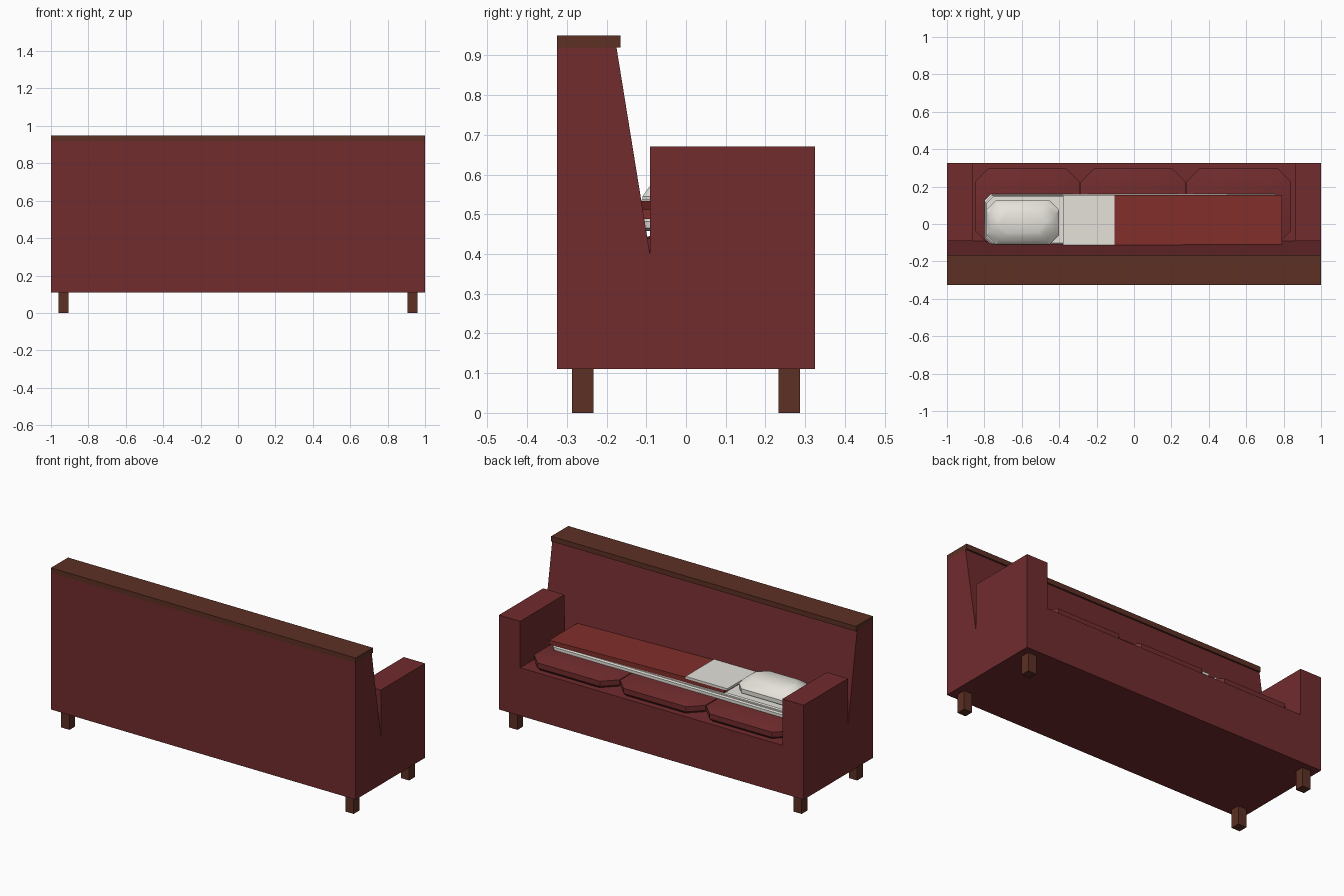
import bpy, bmesh

if "Cube" in bpy.data.objects:
    bpy.data.objects.remove(bpy.data.objects["Cube"])


def material(name, rgb):
    m = bpy.data.materials.new(name)
    m.diffuse_color = (*rgb, 1)
    m.use_nodes = True
    m.node_tree.nodes["Principled BSDF"].inputs["Base Color"].default_value = m.diffuse_color
    return m


RED = material("red_fabric", (0.165, 0.025, 0.027))
BLANKET = material("blanket_red", (0.22, 0.028, 0.023))
WOOD = material("dark_wood", (0.107, 0.030, 0.018))
WHITE = material("white_linen", (0.78, 0.76, 0.70))


def finish(bm, name, mat, smooth=False):
    bmesh.ops.recalc_face_normals(bm, faces=bm.faces)
    me = bpy.data.meshes.new(name)
    bm.to_mesh(me)
    bm.free()
    me.materials.append(mat)
    ob = bpy.data.objects.new(name, me)
    bpy.context.collection.objects.link(ob)
    if smooth:
        bpy.ops.object.select_all(action='DESELECT')
        ob.select_set(True)
        bpy.context.view_layer.objects.active = ob
        bpy.ops.object.shade_smooth_by_angle(angle=0.6)
    return ob


def prism(name, pts, a, b, axis, mat):
    """Extrude a (y,z) profile along x, or an (x,z) profile along y."""
    bm = bmesh.new()
    rings = []
    for t in (a, b):
        rings.append([bm.verts.new((t, p, z) if axis == 'x' else (p, t, z)) for p, z in pts])
    bm.faces.new(rings[0])
    bm.faces.new(rings[1])
    n = len(pts)
    for i in range(n):
        j = (i + 1) % n
        bm.faces.new((rings[0][i], rings[0][j], rings[1][j], rings[1][i]))
    return finish(bm, name, mat)


def box(name, x, y, z, mat):
    pts = [(y[0], z[0]), (y[1], z[0]), (y[1], z[1]), (y[0], z[1])]
    return prism(name, pts, x[0], x[1], 'x', mat)


def padded(name, x, y, cut, levels, mat):
    """Stack of chamfered rectangles; levels are (inset, z) from bottom to top."""
    bm = bmesh.new()
    rings = []
    for d, z in levels:
        x0, x1, y0, y1 = x[0] + d, x[1] - d, y[0] + d, y[1] - d
        outline = [(x0 + cut, y0), (x1 - cut, y0), (x1, y0 + cut), (x1, y1 - cut),
                   (x1 - cut, y1), (x0 + cut, y1), (x0, y1 - cut), (x0, y0 + cut)]
        rings.append([bm.verts.new((px, py, z)) for px, py in outline])
    bm.faces.new(rings[0])
    bm.faces.new(rings[-1])
    for lo, hi in zip(rings, rings[1:]):
        for i in range(8):
            j = (i + 1) % 8
            bm.faces.new((lo[i], lo[j], hi[j], hi[i]))
    return finish(bm, name, mat, True)


# Sofa body: seat base and sloped backrest in one profile
prism("sofa_body", [(-.325, .11), (.325, .11), (.325, .395), (-.09, .395),
                    (-.175, .92), (-.325, .92)], -1, 1, 'x', RED)
# Wooden rail on the backrest
box("back_rail", (-1, 1), (-.325, -.165), (.92, .95), WOOD)

# Armrests and legs
for side, s in (("left", -1), ("right", 1)):
    box(side + "_armrest", sorted((s * .86, s)), (-.09, .325), (.395, .67), RED)
    for end, e in (("front", -1), ("back", 1)):
        box(f"{end}_{side}_leg", sorted((s * .905, s * .96)),
            sorted((e * .233, e * .287)), (0, .11), WOOD)

# Three seat cushions
for i in range(3):
    x0 = -.85 + i * .565
    padded(f"seat_cushion_{i + 1}", (x0, x0 + .56), (-.11, .30), .075,
           [(.015, .39), (0, .41), (0, .44), (.05, .454), (.10, .462)], RED)

# Mattress and top sheet
padded("mattress", (-.80, .79), (-.11, .16), .035,
       [(.01, .458), (0, .465), (0, .482), (.006, .49)], WHITE)
padded("bed_sheet", (-.795, .78), (-.108, .152), .035,
       [(.006, .488), (0, .492), (0, .50), (.006, .506)], WHITE)

# Blanket thinning towards the foot, with the linen folded back over it
prism("blanket", [(-.36, .506), (.79, .488), (.79, .512), (-.11, .533),
                  (-.11, .524), (-.36, .524)], -.112, .155, 'y', BLANKET)
prism("folded_linen", [(-.38, .524), (-.105, .524), (-.105, .537), (-.38, .537)],
      -.112, .155, 'y', WHITE)

# Pillow
padded("pillow", (-.79, -.40), (-.11, .125), .05,
       [(.02, .505), (0, .52), (0, .545), (.02, .572), (.045, .592), (.064, .602)], WHITE)
